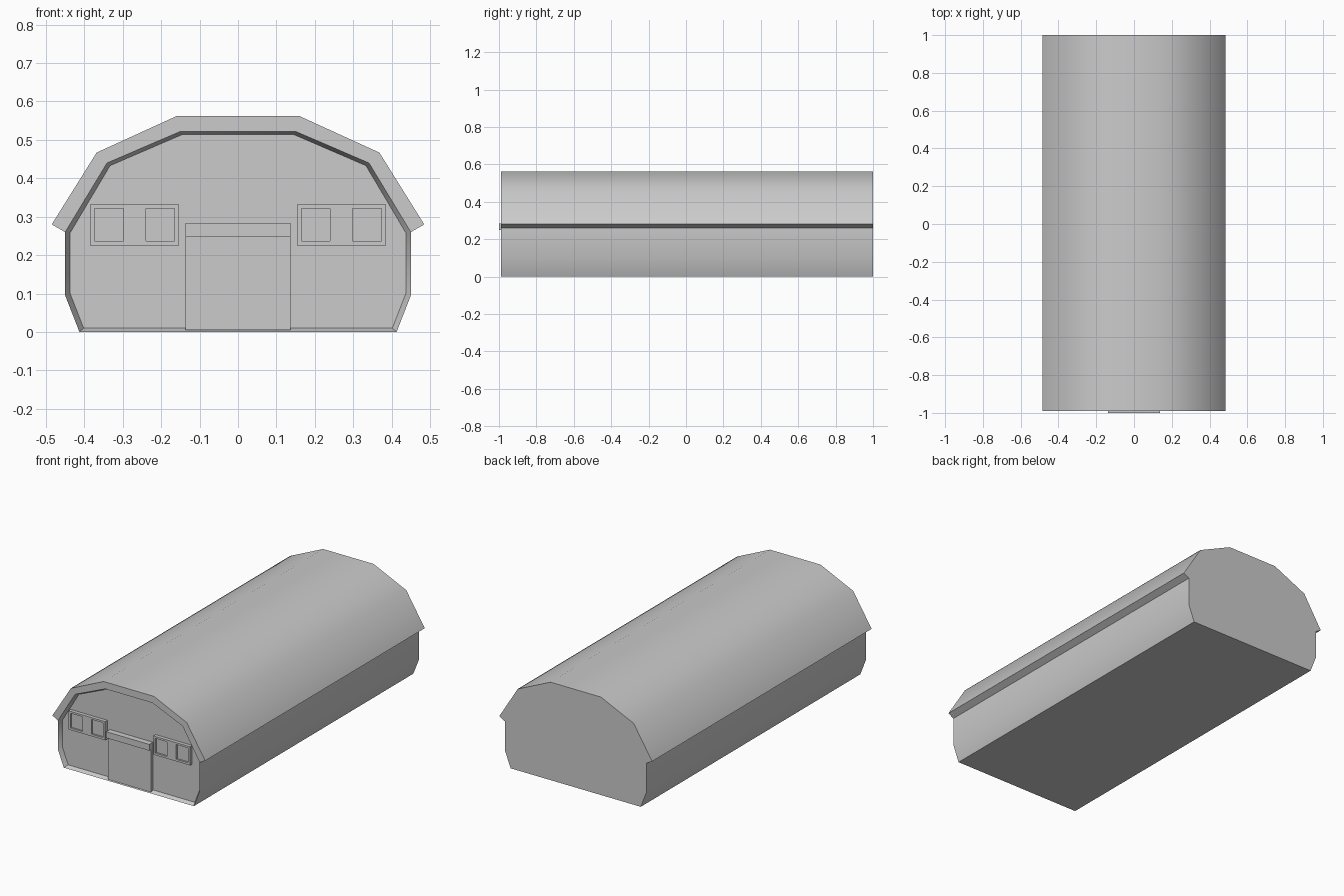
import bpy, bmesh
from mathutils import Vector

if "Cube" in bpy.data.objects:
    bpy.data.objects.remove(bpy.data.objects["Cube"])

FRONT, WALL, BACK = -0.99, -0.966, 1.0


def finish(name, bm):
    bmesh.ops.recalc_face_normals(bm, faces=bm.faces)
    mesh = bpy.data.meshes.new(name)
    bm.to_mesh(mesh)
    bm.free()
    ob = bpy.data.objects.new(name, mesh)
    bpy.context.collection.objects.link(ob)
    return ob


def mirrored(half):
    return half + [(-x, z) for x, z in reversed(half)]


def ring(bm, pts, y):
    return [bm.verts.new((x, y, z)) for x, z in pts]


def bridge(bm, a, b):
    n = len(a)
    for i in range(n):
        j = (i + 1) % n
        bm.faces.new((a[i], a[j], b[j], b[i]))


def box(name, x0, x1, y0, y1, z0, z1):
    bm = bmesh.new()
    bmesh.ops.create_cube(bm, size=1)
    for v in bm.verts:
        v.co = Vector(((x0 + x1) / 2 + v.co.x * (x1 - x0),
                       (y0 + y1) / 2 + v.co.y * (y1 - y0),
                       (z0 + z1) / 2 + v.co.z * (z1 - z0)))
    return finish(name, bm)


# Barn body: one extruded section with overhanging eaves
wall = [(0.413, 0), (0.45, 0.095), (0.45, 0.26)]
outer = mirrored(wall + [(0.485, 0.28), (0.368, 0.467), (0.16, 0.562)])
bm = bmesh.new()
front = ring(bm, outer, FRONT)
back = ring(bm, outer, BACK)
bridge(bm, front, back)
bm.faces.new(back)

# Front roof edge, splayed reveal and recessed end wall
arch = ring(bm, mirrored([(0.341, 0.44), (0.15, 0.522)]), FRONT)
opening = front[:3] + arch + front[9:]
roof_edge = front[3:9]
bm.faces.new((front[2], front[3], front[4], arch[0]))
for i in range(3):
    bm.faces.new((arch[i], front[4 + i], front[5 + i], arch[i + 1]))
bm.faces.new((arch[3], front[7], front[8], front[9]))
recess = ring(bm, mirrored([(0.402, 0.01), (0.437, 0.1), (0.437, 0.258),
                            (0.333, 0.433), (0.145, 0.514)]), WALL)
bridge(bm, opening, recess)
bm.faces.new(recess)
body = finish("barn_body", bm)
bpy.context.view_layer.objects.active = body
body.select_set(True)
bpy.ops.object.shade_smooth_by_angle(angle=0.7)


# Double windows with sunken panes
def window(name, sign):
    xs = [0.153, 0.165, 0.239, 0.298, 0.373, 0.386]
    zs = [0.225, 0.237, 0.321, 0.332]
    bm = bmesh.new()
    grid = [[bm.verts.new((sign * x, FRONT + 0.004, z)) for z in zs] for x in xs]
    panes = []
    for i in range(5):
        for j in range(3):
            f = bm.faces.new((grid[i][j], grid[i + 1][j],
                              grid[i + 1][j + 1], grid[i][j + 1]))
            if j == 1 and i in (1, 3):
                panes.append(f)
    rim = [e for e in bm.edges if e.is_boundary]
    sides = bmesh.ops.extrude_edge_only(bm, edges=rim)["geom"]
    for v in sides:
        if isinstance(v, bmesh.types.BMVert):
            v.co.y = WALL + 0.002
    for f in panes:
        new = bmesh.ops.extrude_face_region(bm, geom=[f])["geom"]
        for v in new:
            if isinstance(v, bmesh.types.BMVert):
                v.co.y += 0.01
        bmesh.ops.delete(bm, geom=[f], context='FACES_ONLY') if f.is_valid else None
    finish(name, bm)


window("left_window", -1)
window("right_window", 1)

# Door and the lintel above it
box("door", -0.137, 0.137, FRONT + 0.005, WALL + 0.002, 0.005, 0.248)
box("lintel", -0.137, 0.137, -1.0, WALL + 0.002, 0.248, 0.284)
